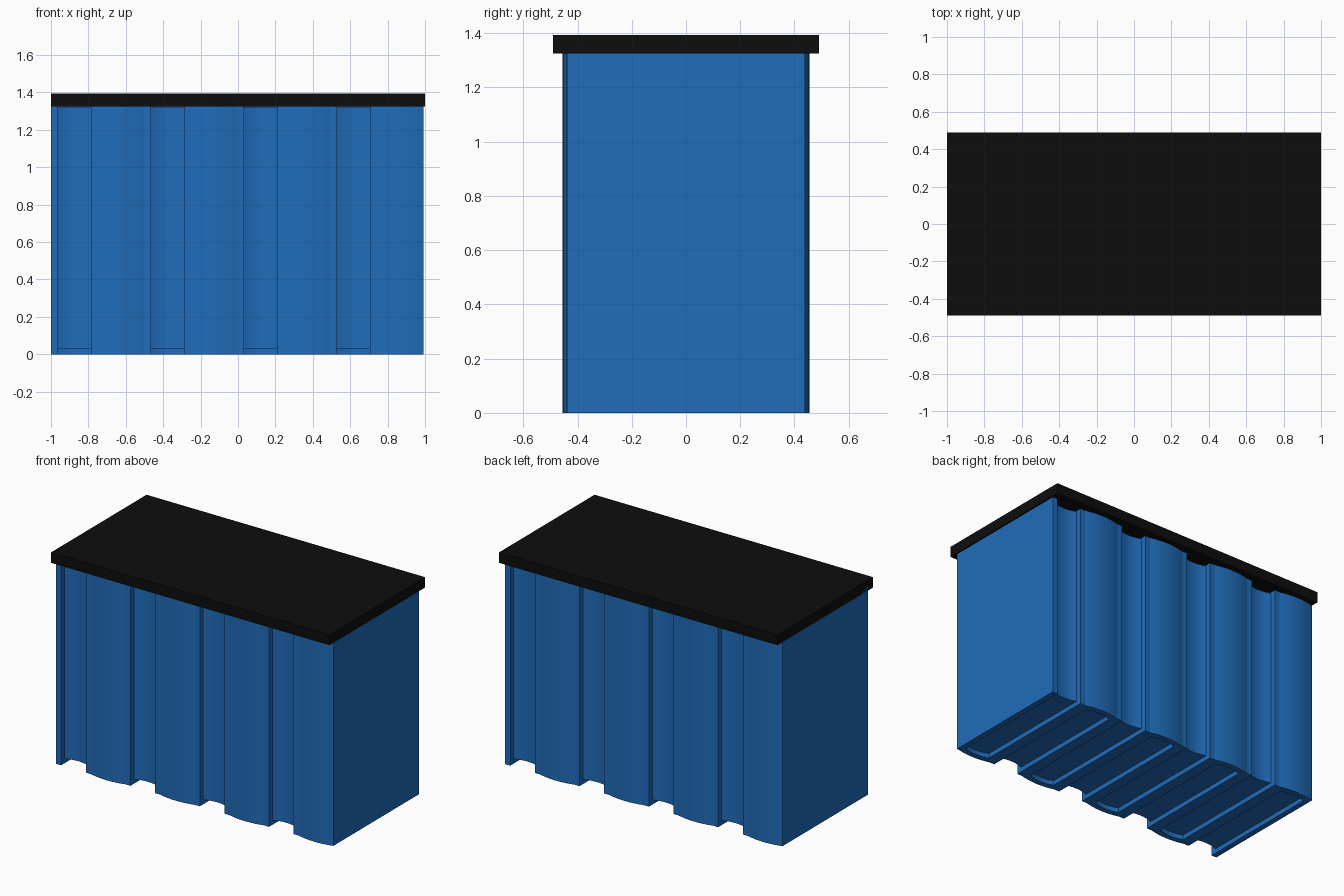
import bpy, bmesh

if "Cube" in bpy.data.objects:
    bpy.data.objects.remove(bpy.data.objects["Cube"])

W, T = 0.249, 0.036           # book width, cover thickness
TIP, SAG = 0.438, 0.017       # cover edge depth, spine bulge
PITCH = 0.249


def material(name, rgb):
    m = bpy.data.materials.new(name)
    m.diffuse_color = (*rgb, 1)
    m.use_nodes = True
    m.node_tree.nodes["Principled BSDF"].inputs["Base Color"].default_value = m.diffuse_color
    return m


blue = material("blue_cloth", (0.014, 0.15, 0.49))
black = material("black_top", (0.004, 0.004, 0.004))


def arc(half, y, sag, n=8):
    """Shallow curve from -half to +half, bulging towards -y by sag."""
    pts = []
    for i in range(n + 1):
        t = -1 + 2 * i / n
        pts.append((half * t, y - sag * (1 - t * t)))
    return pts


def prism(name, outline, z0, z1, mat, x=0.0, turn=1):
    """Extrude a flat outline upwards; turn=-1 spins it half a turn."""
    bm = bmesh.new()
    face = bm.faces.new([bm.verts.new((x + turn * px, turn * py, z0)) for px, py in outline])
    new = bmesh.ops.extrude_face_region(bm, geom=[face])["geom"]
    bmesh.ops.translate(bm, vec=(0, 0, z1 - z0),
                        verts=[v for v in new if isinstance(v, bmesh.types.BMVert)])
    bmesh.ops.recalc_face_normals(bm, faces=bm.faces)
    me = bpy.data.meshes.new(name)
    bm.to_mesh(me)
    bm.free()
    me.materials.append(mat)
    ob = bpy.data.objects.new(name, me)
    bpy.context.collection.objects.link(ob)
    return ob


h = W / 2
inner = h - T
# U-shaped cover: rounded spine at -y, open at +y
cover = (arc(h, -TIP, SAG) + [(h, TIP), (inner, TIP)]
         + arc(inner, -TIP + T, SAG)[::-1] + [(-inner, TIP), (-h, TIP)])
# page block: rounded at the spine, hollow at the open edge
pages = arc(inner, -TIP + T, SAG) + arc(inner, TIP - 0.035, SAG)[::-1]

# row of books facing alternately back and front
for i in range(8):
    x = -1 + h + i * PITCH
    turn = -1 if i % 2 == 0 else 1
    prism(f"book_cover_{i + 1}", cover, 0, 1.35, blue, x, turn)
    prism(f"book_pages_{i + 1}", pages, 0.03, 1.32, blue, x, turn)

# table top
prism("table_top", [(-1, -0.49), (1, -0.49), (1, 0.49), (-1, 0.49)], 1.325, 1.393, black)
